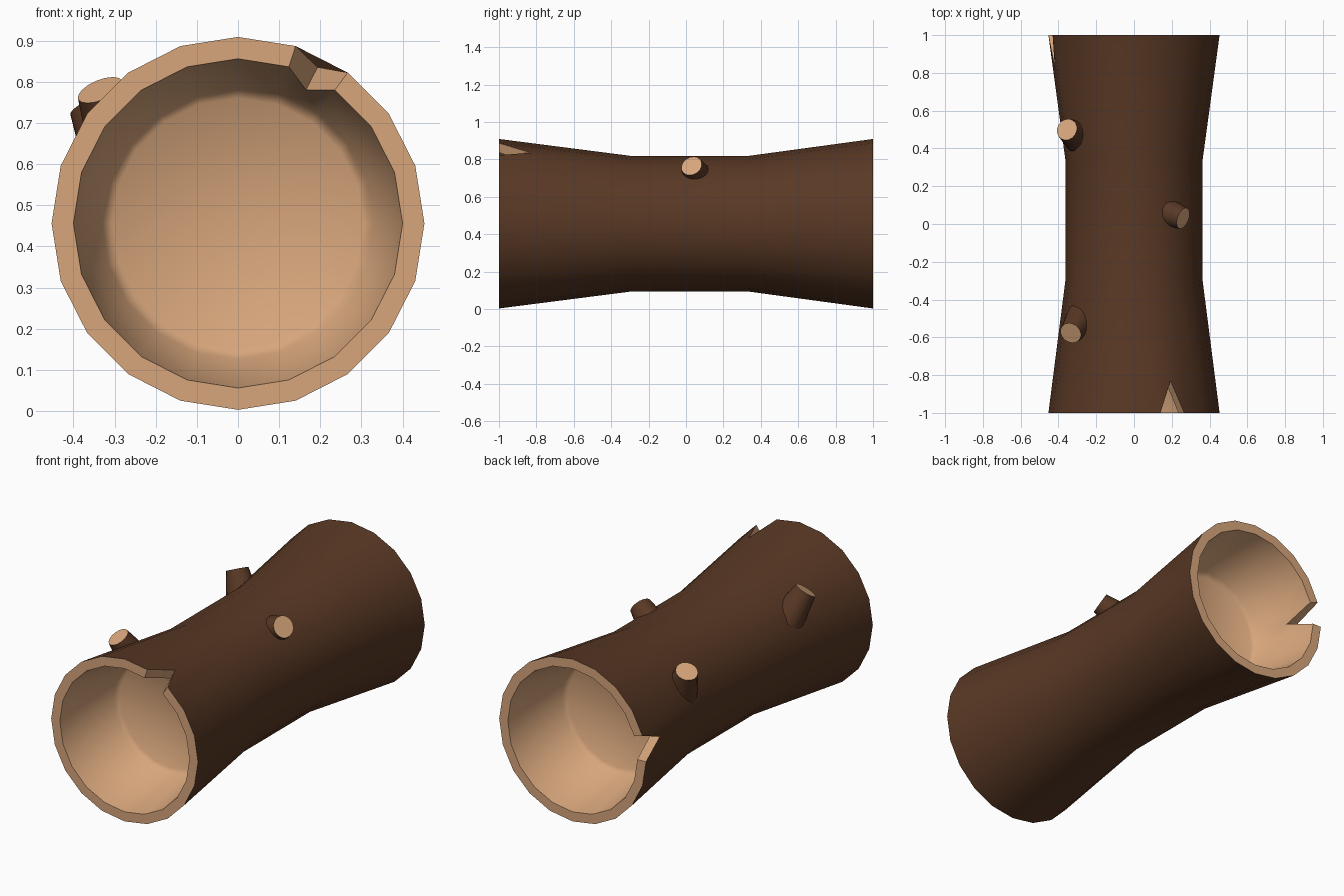
import bpy, bmesh, math
from mathutils import Vector

cube = bpy.data.objects.get("Cube")
if cube:
    bpy.data.objects.remove(cube, do_unlink=True)

SIDES = 20
AXIS_Z = 0.456


def material(name, rgb):
    mat = bpy.data.materials.new(name)
    mat.use_nodes = True
    mat.diffuse_color = (*rgb, 1)
    mat.node_tree.nodes["Principled BSDF"].inputs["Base Color"].default_value = (*rgb, 1)
    return mat


BARK = material("dark bark", (0.1, 0.04, 0.018))
WOOD = material("pale cut wood", (0.68, 0.38, 0.2))


def finish(name, bm):
    bmesh.ops.recalc_face_normals(bm, faces=bm.faces)
    mesh = bpy.data.meshes.new(name)
    bm.to_mesh(mesh)
    bm.free()
    mesh.materials.append(BARK)
    mesh.materials.append(WOOD)
    obj = bpy.data.objects.new(name, mesh)
    bpy.context.collection.objects.link(obj)
    bpy.ops.object.select_all(action="DESELECT")
    obj.select_set(True)
    bpy.context.view_layer.objects.active = obj
    bpy.ops.object.shade_smooth_by_angle(angle=math.radians(46))
    return obj


# Log profile (y, radius): front hollow, rim, waisted bark, rim, back hollow
PROFILE = [(-0.6, 0.305), (-0.62, 0.33), (-1, 0.4), (-1, 0.453), (-0.29, 0.362),
           (0.33, 0.362), (1, 0.453), (1, 0.4), (0.62, 0.33), (0.6, 0.305)]
BARK_SPANS = (3, 4, 5)
NOTCH_DEPTH = 0.17
NOTCHES = {2: 3, 6: 9}   # rim span -> side where a split is cut

bm = bmesh.new()
rings = []
for y, r in PROFILE:
    angles = [math.tau * i / SIDES for i in range(SIDES)]
    rings.append([bm.verts.new((r * math.cos(a), y, AXIS_Z + r * math.sin(a))) for a in angles])


def face(verts, mat):
    bm.faces.new(verts).material_index = mat


def split_wall(rim, far, i, mat):
    """Wall panel with a V cut from the rim; returns the tip of the V."""
    j = (i + 1) % SIDES
    a, b, c, d = rings[rim][i], rings[rim][j], rings[far][j], rings[far][i]
    t = NOTCH_DEPTH / abs(PROFILE[rim][0] - PROFILE[far][0])
    tip = bm.verts.new(((a.co + b.co) / 2).lerp((c.co + d.co) / 2, t))
    for tri in ((a, d, tip), (d, c, tip), (c, b, tip)):
        face(tri, mat)
    return tip


skip = set()
for rim, i in NOTCHES.items():
    skip |= {(s, i) for s in (rim - 1, rim, rim + 1)}
    j = (i + 1) % SIDES
    tips = [split_wall(rim, rim - 1, i, 0 if rim - 1 in BARK_SPANS else 1),
            split_wall(rim + 1, rim + 2, i, 0 if rim + 1 in BARK_SPANS else 1)]
    for k in (i, j):
        face((rings[rim][k], tips[0], tips[1], rings[rim + 1][k]), 1)

for s in range(len(PROFILE) - 1):
    for i in range(SIDES):
        if (s, i) not in skip:
            j = (i + 1) % SIDES
            face((rings[s][i], rings[s][j], rings[s + 1][j], rings[s + 1][i]),
                 0 if s in BARK_SPANS else 1)
face(rings[0], 1)
face(rings[-1], 1)
finish("hollow_log", bm)


# Tapered branch stubs with pale cut ends
def branch_stub(name, tip, direction):
    bm = bmesh.new()
    length = 0.18
    bmesh.ops.create_cone(bm, cap_ends=True, segments=16, radius1=0.09, radius2=0.058, depth=length)
    for f in bm.faces:
        f.material_index = 1 if f.normal.z > 0.9 else 0
    axis = Vector(direction).normalized()
    bmesh.ops.rotate(bm, verts=bm.verts, matrix=axis.to_track_quat("Z", "Y").to_matrix())
    bmesh.ops.translate(bm, verts=bm.verts, vec=Vector(tip) - axis * length / 2)
    finish(name, bm)


branch_stub("left_branch_stub", (0.26, 0.03, 0.765), (0.78, -0.3, 0.5))
branch_stub("back_branch_stub", (-0.355, 0.5, 0.744), (-0.4, 0.25, 0.88))
branch_stub("front_branch_stub", (-0.335, -0.577, 0.78), (-0.35, -0.42, 0.84))
